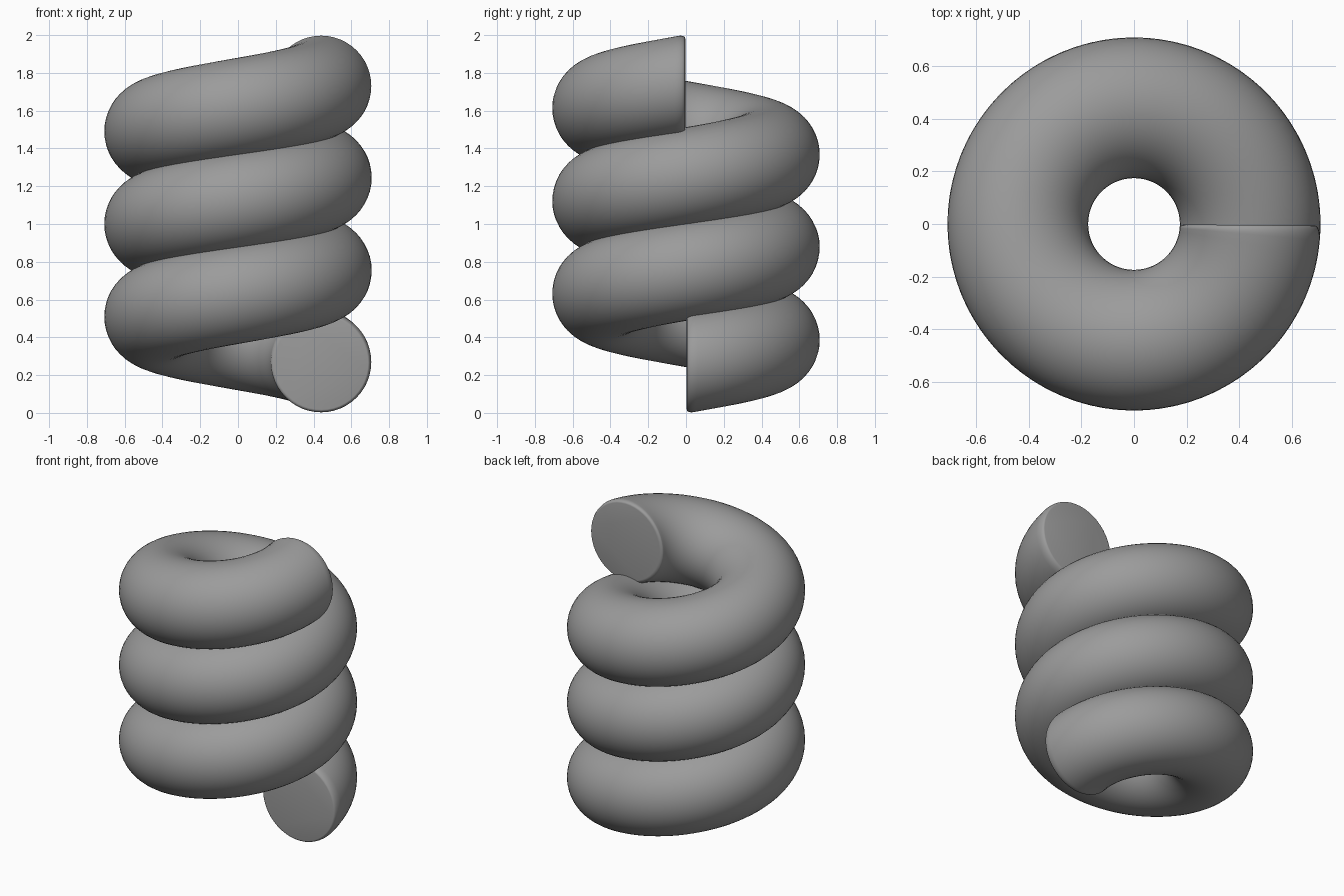
import bpy, bmesh, math

if "Cube" in bpy.data.objects:
    bpy.data.objects.remove(bpy.data.objects["Cube"])

R, r = 0.441, 0.267          # coil radius, tube radius
Z0, Z1, TURNS = 0.264, 1.736, 3
SIDES, STEPS = 48, 240
SWEEP = TURNS * 2 * math.pi
RIM_LEN, RIM_IN = 0.035, 0.02   # rounding of the end rims, along and across the tube

# Stations along the coil: (angle, tube radius), with rounded rims at both ends
t0 = RIM_LEN / R
ends = []
for i in range(7):
    a = math.pi / 2 * i / 6
    ends.append((0.004 / R + t0 * (1 - math.cos(a)), r - RIM_IN * (1 - math.sin(a))))
first = ends[-1][0]
body = [(first + (SWEEP - 2 * first) * i / STEPS, r) for i in range(1, STEPS)]
stations = ends + body + [(SWEEP - t, rad) for t, rad in reversed(ends)]

# Sweep a circular section, upright in the radial plane, along the helix
bm = bmesh.new()
rings = []
for t, rad in stations:
    z = Z0 + (Z1 - Z0) * t / SWEEP
    ring = []
    for k in range(SIDES):
        a = 2 * math.pi * k / SIDES
        d = R + rad * math.cos(a)
        ring.append(bm.verts.new((d * math.cos(t), d * math.sin(t), z + rad * math.sin(a))))
    rings.append(ring)
for A, B in zip(rings, rings[1:]):
    for k in range(SIDES):
        n = (k + 1) % SIDES
        bm.faces.new((A[k], A[n], B[n], B[k]))
# Flat end caps
bm.faces.new(rings[0])
bm.faces.new(rings[-1])
bmesh.ops.recalc_face_normals(bm, faces=bm.faces)

mesh = bpy.data.meshes.new("coil_spring")
bm.to_mesh(mesh)
bm.free()
coil = bpy.data.objects.new("coil_spring", mesh)
bpy.context.collection.objects.link(coil)

# Dark grey finish
steel = bpy.data.materials.new("dark_grey")
steel.diffuse_color = (0.33, 0.33, 0.33, 1)
steel.use_nodes = True
steel.node_tree.nodes["Principled BSDF"].inputs["Base Color"].default_value = steel.diffuse_color
mesh.materials.append(steel)

bpy.context.view_layer.objects.active = coil
coil.select_set(True)
bpy.ops.object.shade_smooth_by_angle(angle=math.radians(40))
